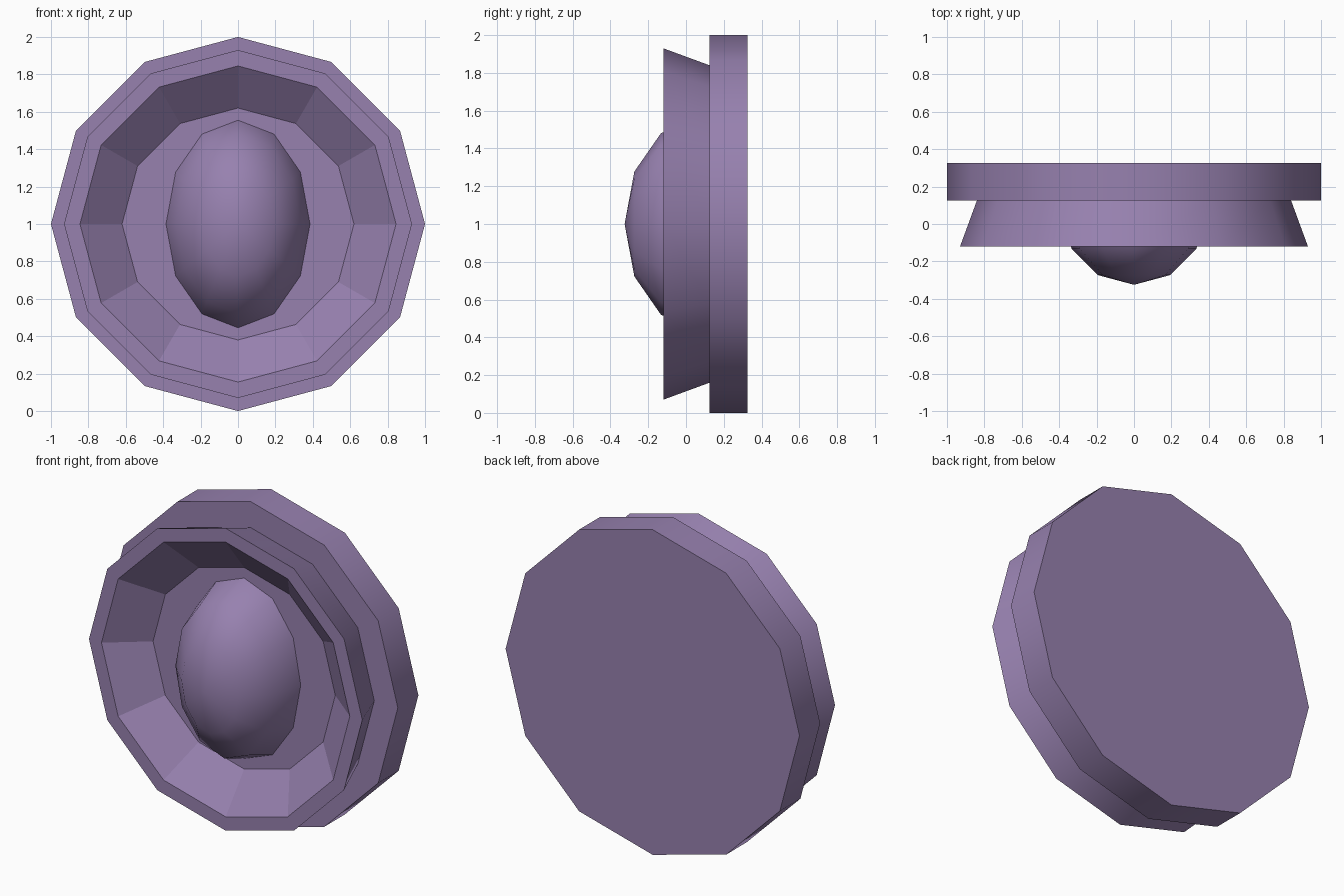
import bpy, bmesh, math

if "Cube" in bpy.data.objects:
    bpy.data.objects.remove(bpy.data.objects["Cube"])

SIDES = 12

mat = bpy.data.materials.new("purple")
mat.diffuse_color = (0.31, 0.22, 0.43, 1)
mat.use_nodes = True
mat.node_tree.nodes["Principled BSDF"].inputs["Base Color"].default_value = mat.diffuse_color


def lathe(name, profile, smooth_bands, sx=1.0, sz=1.0):
    """Turn (radius, y) points round the y axis at z = 1; r = 0 makes a pole,
    open ends are capped with one n-gon."""
    bm = bmesh.new()
    rings = []
    for r, y in profile:
        if r == 0:
            rings.append([bm.verts.new((0, y, 1))] * SIDES)
        else:
            rings.append([bm.verts.new((sx * r * math.cos(a), y, 1 + sz * r * math.sin(a)))
                          for a in (2 * math.pi * i / SIDES for i in range(SIDES))])
    for band, (a, b) in enumerate(zip(rings, rings[1:])):
        for i in range(SIDES):
            j = (i + 1) % SIDES
            quad = list(dict.fromkeys((a[i], a[j], b[j], b[i])))
            bm.faces.new(quad).smooth = band in smooth_bands
    for ring, (r, _) in ((rings[0], profile[0]), (rings[-1], profile[-1])):
        if r > 0:
            bm.faces.new(ring)
    bmesh.ops.recalc_face_normals(bm, faces=bm.faces)
    # keep rims crisp between smooth and flat bands
    for e in bm.edges:
        e.smooth = e.calc_face_angle(0) < math.radians(40)
    me = bpy.data.meshes.new(name)
    bm.to_mesh(me)
    bm.free()
    me.materials.append(mat)
    ob = bpy.data.objects.new(name, me)
    bpy.context.collection.objects.link(ob)
    return ob


# Flat disc at the back
lathe("back_plate", [(1, 0.125), (1, 0.325)], {0})

# Flared dish: outer wall, front rim, sloped inner wall, recessed floor
lathe("dish_ring", [(0.84, 0.125), (0.93, -0.12), (0.845, -0.12), (0.62, 0.06)], {0})

# Half-ellipsoid dome sitting on the dish floor
steps = [math.radians(d) for d in (0, 30, 60, 90)]
dome = [(0 if i == 3 else math.cos(t), 0.06 - 0.385 * math.sin(t))
        for i, t in enumerate(steps)]
lathe("centre_dome", dome, {0, 1, 2}, sx=0.385, sz=0.555)
